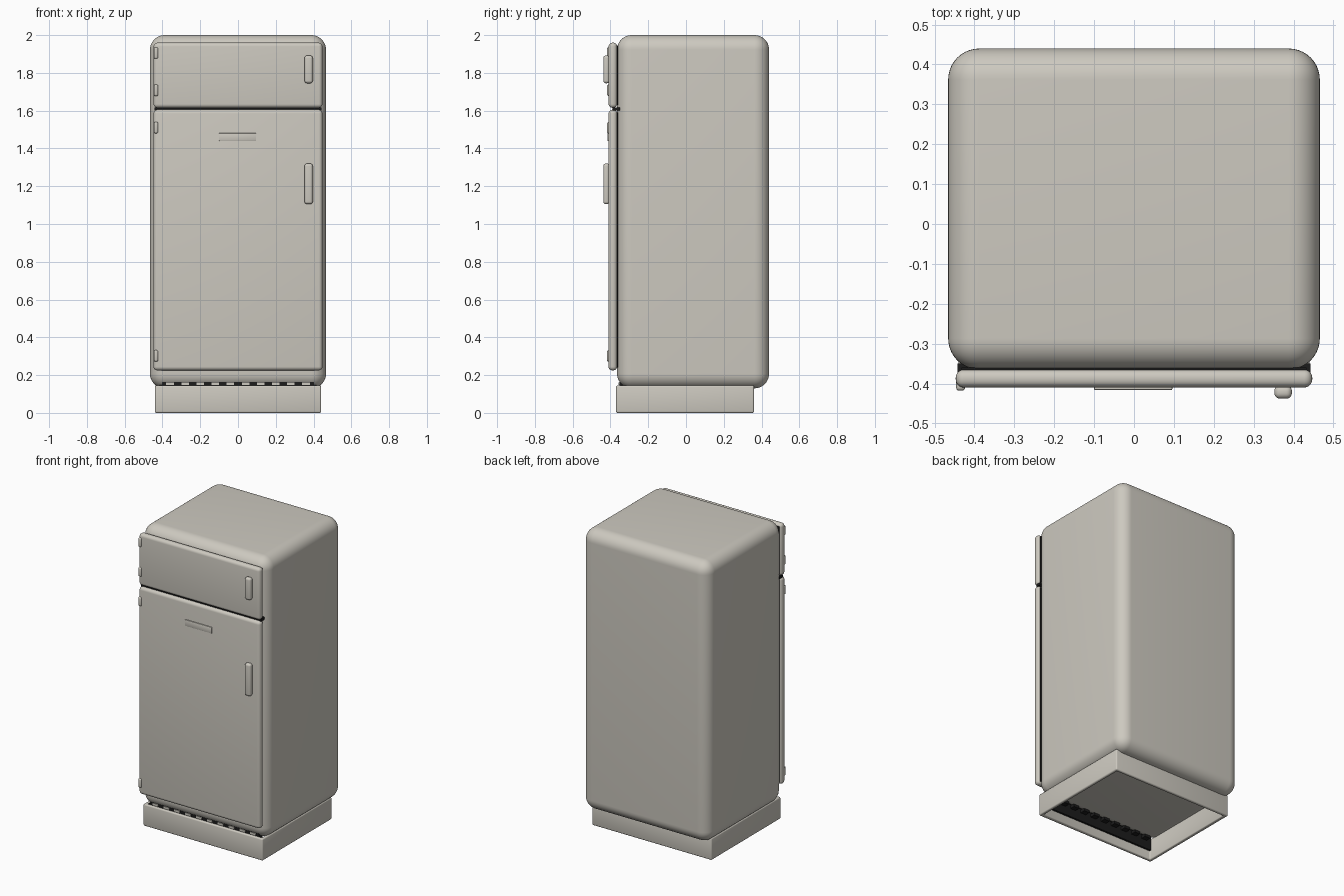
import bpy, bmesh

if "Cube" in bpy.data.objects:
    bpy.data.objects.remove(bpy.data.objects["Cube"])


def material(name, rgb):
    m = bpy.data.materials.new(name)
    m.diffuse_color = (*rgb, 1)
    m.use_nodes = True
    m.node_tree.nodes["Principled BSDF"].inputs["Base Color"].default_value = m.diffuse_color
    return m


enamel = material("warm_grey_enamel", (0.61, 0.585, 0.525))
black = material("black_rubber", (0.012, 0.012, 0.012))


def box(name, x, y, z, mat=enamel, bevel=0.0, segments=5):
    """Box from min/max ranges with optional rounded edges."""
    bm = bmesh.new()
    bmesh.ops.create_cube(bm, size=1)
    for v in bm.verts:
        for i, (a, b) in enumerate((x, y, z)):
            v.co[i] = a if v.co[i] < 0 else b
    if bevel:
        bmesh.ops.bevel(bm, geom=bm.edges[:], offset=bevel, segments=segments,
                        profile=0.5, affect='EDGES', clamp_overlap=True)
    return finish(bm, name, mat)


def finish(bm, name, mat):
    mesh = bpy.data.meshes.new(name)
    bm.to_mesh(mesh)
    bm.free()
    mesh.materials.append(mat)
    ob = bpy.data.objects.new(name, mesh)
    bpy.context.collection.objects.link(ob)
    bpy.ops.object.select_all(action='DESELECT')
    ob.select_set(True)
    bpy.context.view_layer.objects.active = ob
    bpy.ops.object.shade_smooth_by_angle(angle=0.6)
    return ob


# Rounded cabinet
box("cabinet", (-0.466, 0.466), (-0.365, 0.44), (0.13, 2.0), bevel=0.078, segments=10)

# Doors and their recessed gaskets
for name, z0, z1 in (("freezer", 1.615, 1.96), ("fridge", 0.225, 1.605)):
    box(name + "_door", (-0.447, 0.447), (-0.41, -0.365), (z0, z1), bevel=0.02)
    box(name + "_gasket", (-0.432, 0.432), (-0.372, -0.36),
        (z0 + 0.015, z1 - 0.015), black)
box("door_divider", (-0.442, 0.442), (-0.39, -0.35), (1.602, 1.618), black)

# Handles
for name, z0, z1 in (("freezer", 1.745, 1.892), ("fridge", 1.105, 1.32)):
    box(name + "_handle", (0.352, 0.396), (-0.438, -0.405), (z0, z1), bevel=0.014)

# Blank trim plate on the large door
box("trim_plate", (-0.1, 0.096), (-0.416, -0.408), (1.44, 1.481), bevel=0.002, segments=2)

# Hinges on the left edge
for i, z in enumerate((1.905, 1.708, 1.51, 0.302)):
    box(f"hinge_{i + 1}", (-0.446, -0.423), (-0.418, -0.385), (z - 0.03, z + 0.03),
        bevel=0.008, segments=3)

# Hollow plinth, open underneath
bm = bmesh.new()
bmesh.ops.create_cube(bm, size=1)
for v in bm.verts:
    v.co.x *= 0.88
    v.co.y = -0.37 if v.co.y < 0 else 0.36
    v.co.z = 0.0 if v.co.z < 0 else 0.145
bm.normal_update()
bmesh.ops.delete(bm, geom=[f for f in bm.faces if abs(f.normal.z) > 0.5],
                 context='FACES_ONLY')
plinth = finish(bm, "plinth", enamel)
wall = plinth.modifiers.new("wall", 'SOLIDIFY')
wall.thickness = 0.022
wall.offset = -1
wall.use_even_offset = True
soft = plinth.modifiers.new("soft_edges", 'BEVEL')
soft.width = 0.008
soft.segments = 3

# Dark vent panel behind the plinth front, with a toothed grille above it
box("vent_panel", (-0.415, 0.415), (-0.348, -0.335), (0.06, 0.148), black)
box("vent_strip", (-0.40, 0.40), (-0.352, -0.33), (0.142, 0.163), black)
for i in range(10):
    x = -0.36 + i * 0.08
    box(f"vent_slat_{i + 1}", (x - 0.02, x + 0.02), (-0.357, -0.34), (0.148, 0.162))
    box(f"vent_tooth_{i + 1}", (x - 0.02, x + 0.02), (-0.335, -0.30), (0.115, 0.135), black)
